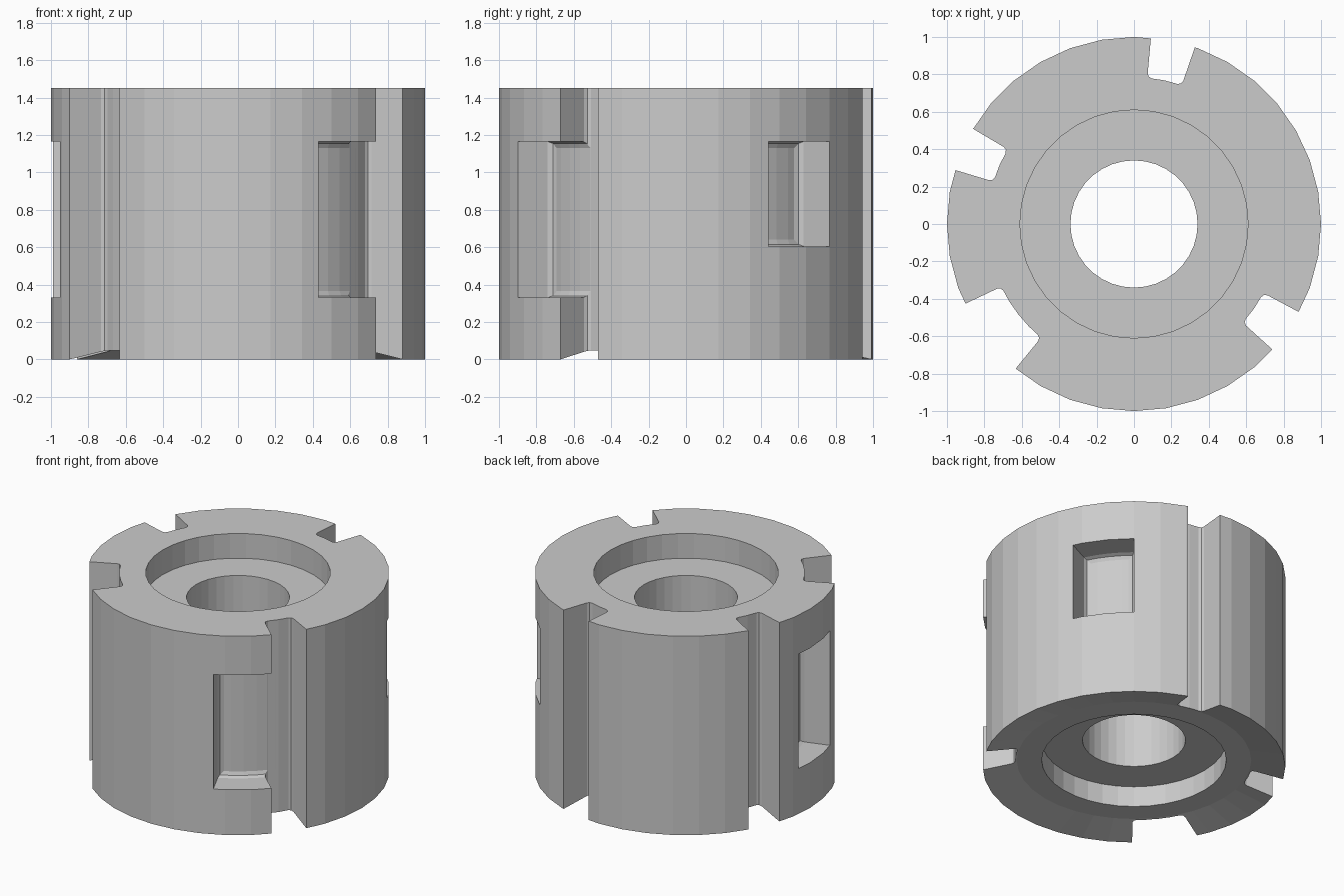
import bpy, bmesh
from math import radians, cos, sin, hypot

if "Cube" in bpy.data.objects:
    bpy.data.objects.remove(bpy.data.objects["Cube"])

HEIGHT = 1.45
FLOOR_R = 0.785   # radius of every slot and pocket floor
SIDES = 36


def make_object(name, bm):
    bmesh.ops.recalc_face_normals(bm, faces=bm.faces)
    mesh = bpy.data.meshes.new(name)
    bm.to_mesh(mesh)
    bm.free()
    obj = bpy.data.objects.new(name, mesh)
    bpy.context.collection.objects.link(obj)
    return obj


def lathe(name, profile, sides):
    """Revolve a closed (radius, z) profile around z."""
    bm = bmesh.new()
    rings = []
    for i in range(sides):
        a = radians(360 * i / sides)
        rings.append([bm.verts.new((r * cos(a), r * sin(a), z)) for r, z in profile])
    n = len(profile)
    for i in range(sides):
        a, b = rings[i], rings[(i + 1) % sides]
        for j in range(n):
            k = (j + 1) % n
            bm.faces.new((a[j], b[j], b[k], a[k]))
    return make_object(name, bm)


def sector_cutter(name, a0, a1, z0, z1, fillet):
    """Ring-sector block with rounded edges around its inner (floor) face."""
    bm = bmesh.new()
    steps = max(2, round((a1 - a0) / 6))
    cols = []
    for i in range(steps + 1):
        a = radians(a0 + (a1 - a0) * i / steps)
        cols.append([bm.verts.new((r * cos(a), r * sin(a), z))
                     for r, z in ((FLOOR_R, z0), (1.15, z0), (1.15, z1), (FLOOR_R, z1))])
    for a, b in zip(cols, cols[1:]):
        for j in range(4):
            k = (j + 1) % 4
            bm.faces.new((a[j], b[j], b[k], a[k]))
    bm.faces.new(cols[0])
    bm.faces.new(cols[-1][::-1])
    bmesh.ops.recalc_face_normals(bm, faces=bm.faces)
    edges = [e for e in bm.edges
             if all(hypot(v.co.x, v.co.y) < FLOOR_R + 0.01 for v in e.verts)
             and abs(e.calc_face_angle()) > radians(40)]
    bmesh.ops.bevel(bm, geom=edges, offset=fillet, segments=2, profile=0.5,
                    affect='EDGES', clamp_overlap=True)
    obj = make_object(name, bm)
    obj.hide_render = True
    return obj


# Collar body: bore, counterbores at both ends, coned bottom rim
body = lathe("collar_body", [
    (1.0, 0), (1.0, HEIGHT), (0.61, HEIGHT), (0.61, 1.27), (0.34, 1.27),
    (0.34, 0.20), (0.61, 0.20), (0.61, 0.05), (0.775, 0.05)], SIDES)

# Full-height slots (start angle, end angle)
cutters = [sector_cutter("slot_cutter", a0, a1, -0.3, HEIGHT + 0.3, 0.025)
           for a0, a1 in ((71, 84.8), (149.4, 163.2), (205.3, 230.7), (-42.2, -28.1))]

# Side pockets (start angle, end angle, bottom, top); the first opens into a slot
cutters += [sector_cutter("pocket_cutter", *p, 0.035)
            for p in ((-64.4, -34, 0.33, 1.165),
                      (173.3, 197.4, 0.33, 1.165),
                      (26.2, 50, 0.605, 1.165))]

# Cut them from the body
bpy.context.view_layer.objects.active = body
for c in cutters:
    mod = body.modifiers.new("cut", 'BOOLEAN')
    mod.operation = 'DIFFERENCE'
    mod.solver = 'EXACT'
    mod.object = c
    bpy.ops.object.modifier_apply(modifier=mod.name)
for c in cutters:
    bpy.data.objects.remove(c, do_unlink=True)
